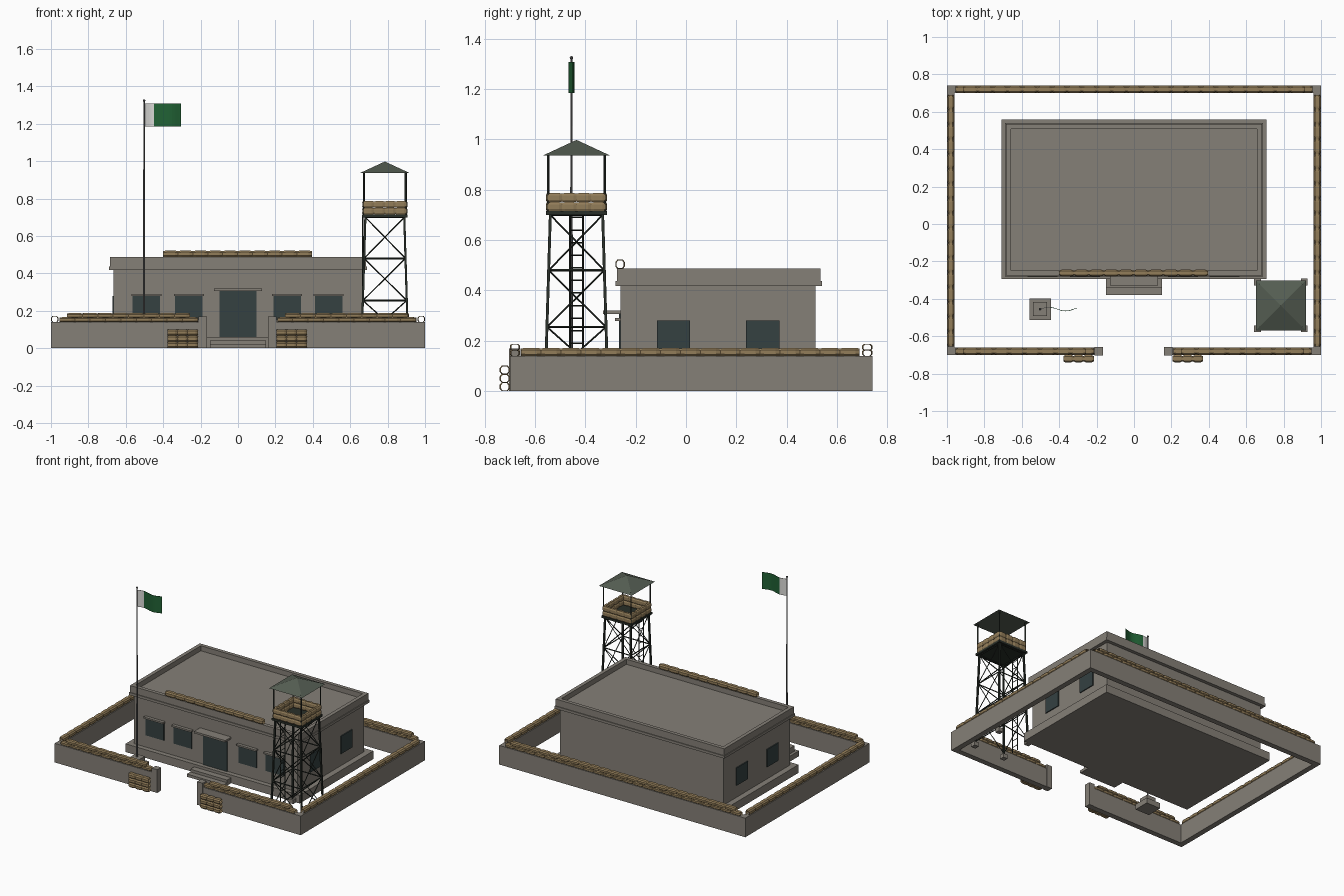
import bpy, bmesh, math
from mathutils import Vector, Matrix

if "Cube" in bpy.data.objects:
    bpy.data.objects.remove(bpy.data.objects["Cube"])


def material(name, r, g, b):
    m = bpy.data.materials.new(name)
    m.diffuse_color = (r, g, b, 1)
    m.use_nodes = True
    m.node_tree.nodes["Principled BSDF"].inputs["Base Color"].default_value = m.diffuse_color
    return m


CONCRETE = material("concrete", 0.235, 0.215, 0.185)
BAG = material("sandbag_canvas", 0.29, 0.205, 0.10)
GLASS = material("dark_window", 0.035, 0.052, 0.053)
STEEL = material("dark_steel", 0.022, 0.028, 0.022)
ROOF = material("grey_green_roof", 0.09, 0.11, 0.085)
POLE = material("pole_grey", 0.14, 0.14, 0.14)
GREEN = material("flag_green", 0.015, 0.12, 0.035)
WHITE = material("flag_white", 0.7, 0.7, 0.68)


def finish(name, bm, *mats):
    me = bpy.data.meshes.new(name)
    bm.to_mesh(me)
    bm.free()
    for m in mats:
        me.materials.append(m)
    ob = bpy.data.objects.new(name, me)
    bpy.context.collection.objects.link(ob)
    return ob


def add_box(bm, x0, x1, y0, y1, z0, z1):
    mat = Matrix.Translation(((x0 + x1) / 2, (y0 + y1) / 2, (z0 + z1) / 2)) @ \
        Matrix.Diagonal((x1 - x0, y1 - y0, z1 - z0, 1))
    bmesh.ops.create_cube(bm, size=1, matrix=mat)


def boxes(name, mat, *dims):
    bm = bmesh.new()
    for d in dims:
        add_box(bm, *d)
    return finish(name, bm, mat)


def add_rod(bm, a, b, r, sides=6, r2=None):
    a, b = Vector(a), Vector(b)
    d = b - a
    mat = Matrix.Translation((a + b) / 2) @ d.to_track_quat('Z', 'Y').to_matrix().to_4x4()
    bmesh.ops.create_cone(bm, cap_ends=True, segments=sides, radius1=r,
                          radius2=r if r2 is None else r2, depth=d.length, matrix=mat)


def add_bag(bm, c, axis, length, width, height):
    """Open-ended octagonal sack, pinched at both ends; axis is 'x' or 'y'."""
    rings = []
    for t, w, h in ((-.5, .7, .85), (-.28, 1, 1), (.28, 1, 1), (.5, .7, .85)):
        ring = []
        for s, u in ((1, .5), (.6, 1), (-.6, 1), (-1, .5), (-1, -.5), (-.6, -1), (.6, -1), (1, -.5)):
            along, side = t * length, s * w * width / 2
            dx, dy = (along, -side) if axis == 'x' else (side, along)
            ring.append(bm.verts.new((c[0] + dx, c[1] + dy, c[2] + u * h * height / 2)))
        rings.append(ring)
    for p, q in zip(rings, rings[1:]):
        for i in range(8):
            j = (i + 1) % 8
            bm.faces.new((p[i], p[j], q[j], q[i]))


def add_row(bm, axis, a, b, other, z, n, width, height, skip_half=False):
    """n bags from a to b along the axis, resting at height z."""
    step = (b - a) / n
    for i in range(n - (1 if skip_half else 0)):
        t = a + (i + (1 if skip_half else .5)) * step
        c = (t, other) if axis == 'x' else (other, t)
        add_bag(bm, (*c, z + height / 2), axis, step, width, height)


# Perimeter wall with gate posts
boxes("perimeter_wall", CONCRETE,
      (-1, 1, .70, .74, 0, .14),
      (-1, -.96, -.66, .70, 0, .14), (.96, 1, -.66, .70, 0, .14),
      (-1, -.205, -.70, -.66, 0, .14), (.20, 1, -.70, -.66, 0, .14))
boxes("gate_posts", CONCRETE,
      (-.21, -.165, -.703, -.657, 0, .17), (.16, .205, -.703, -.657, 0, .17))

# Sandbags on the wall: two staggered rows front and back, one on the sides
bm = bmesh.new()
for a, b, y, n in ((-.955, .955, .72, 24), (-.955, -.215, -.68, 9), (.21, .95, -.68, 9)):
    add_row(bm, 'x', a, b, y, .138, n, .04, .028)
    add_row(bm, 'x', a, b, y, .16, n, .04, .028, True)
for x in (-.98, .98):
    add_row(bm, 'y', -.655, .69, x, .138, 17, .04, .034)
finish("wall_sandbags", bm, BAG)

# Stacks beside the gate
bm = bmesh.new()
for a, b in ((-.378, -.215), (.205, .368)):
    for k in range(3):
        add_row(bm, 'x', a, b, -.72, k * .0335, 3, .04, .034)
finish("gate_sandbags", bm, BAG)

# Main building
boxes("plinth", CONCRETE, (-.708, .708, -.295, .56, 0, .06))
boxes("building_body", CONCRETE, (-.665, .665, -.26, .515, .06, .45))
boxes("entrance_steps", CONCRETE, (-.15, .15, -.34, -.29, 0, .04),
      (-.15, .15, -.38, -.335, 0, .02))
boxes("cornice_lip", CONCRETE, (-.69, .69, -.28, .54, .418, .437))
boxes("roof_parapet", CONCRETE,
      (-.685, .685, -.275, -.248, .437, .487), (-.685, .685, .508, .535, .437, .487),
      (-.685, -.658, -.248, .508, .437, .487), (.658, .685, -.248, .508, .437, .487))

# Openings and their hoods
WINDOWS = (-.49, -.263, .263, .485)
boxes("front_windows", GLASS,
      *[(x - .073, x + .073, -.267, -.259, .15, .28) for x in WINDOWS])
boxes("window_hoods", CONCRETE,
      *[(x - .08, x + .08, -.283, -.259, .278, .29) for x in WINDOWS])
boxes("side_windows", GLASS,
      *[(min(s * .664, s * .672), max(s * .664, s * .672), y - .066, y + .066, .15, .28)
        for s in (-1, 1) for y in (-.05, .305)])
boxes("front_door", GLASS, (-.098, .098, -.267, -.259, .06, .308))
boxes("door_canopy", CONCRETE, (-.127, .127, -.33, -.259, .306, .32))

bm = bmesh.new()
add_row(bm, 'x', -.40, .395, -.262, .486, 10, .038, .036)
finish("roof_sandbags", bm, BAG)

# Watchtower
CX, CY = .785, -.435
CORNERS = ((-1, -1), (1, -1), (1, 1), (-1, 1))


def leg(i, z):
    h = .125 - .021 * z / .7
    sx, sy = CORNERS[i % 4]
    return (CX + sx * h, CY + sy * h, z)


boxes("tower_footings", CONCRETE,
      *[(CX + sx * .125 - .018, CX + sx * .125 + .018,
         CY + sy * .125 - .018, CY + sy * .125 + .018, 0, .03) for sx, sy in CORNERS])
bm = bmesh.new()
for i, (sx, sy) in enumerate(CORNERS):
    add_rod(bm, leg(i, .01), leg(i, .705), .008, 4)
    add_rod(bm, (CX + sx * .112, CY + sy * .112, .71), (CX + sx * .112, CY + sy * .112, .945), .0055, 4)
    levels = (.04, .255, .48, .70)
    for lo, hi in zip(levels, levels[1:]):
        add_rod(bm, leg(i, lo), leg(i + 1, hi), .0035, 4)
        add_rod(bm, leg(i + 1, lo), leg(i, hi), .0035, 4)
        add_rod(bm, leg(i, hi), leg(i + 1, hi), .0045, 4)
finish("tower_frame", bm, STEEL)
boxes("tower_platform", STEEL, (CX - .122, CX + .122, CY - .122, CY + .122, .70, .715))

# Ladder on the yard side
bm = bmesh.new()
LX = CX - .118
for y in (CY - .026, CY + .026):
    add_rod(bm, (LX, y, 0), (LX, y, .71), .004, 4)
for k in range(14):
    z = .04 + k * .05
    add_rod(bm, (LX, CY - .026, z), (LX, CY + .026, z), .003, 4)
finish("tower_ladder", bm, STEEL)

# Tower sandbag parapet
bm = bmesh.new()
for k in range(2):
    z = .714 + k * .036
    for s in (-1, 1):
        add_row(bm, 'x', CX - .115, CX + .115, CY + s * .109, z, 4, .026, .037)
        add_row(bm, 'y', CY - .115, CY + .115, CX + s * .109, z, 4, .026, .037)
finish("tower_sandbags", bm, BAG)

# Pyramid roof
bm = bmesh.new()
bmesh.ops.create_cone(bm, cap_ends=True, segments=4, radius1=.134 * math.sqrt(2), radius2=0,
                      depth=.062, matrix=Matrix.Translation((CX, CY, .967)) @
                      Matrix.Rotation(math.pi / 4, 4, 'Z'))
finish("tower_roof", bm, ROOF)

# Flagpole
FX, FY = -.502, -.455
boxes("flagpole_base", CONCRETE, (FX - .058, FX + .058, FY - .058, FY + .058, 0, .04),
      (FX - .037, FX + .037, FY - .037, FY + .037, .04, .08))
bm = bmesh.new()
add_rod(bm, (FX, FY, .07), (FX, FY, 1.32), .006, 8, .004)
bmesh.ops.create_uvsphere(bm, u_segments=8, v_segments=6, radius=.007,
                          matrix=Matrix.Translation((FX, FY, 1.324)))
finish("flagpole", bm, POLE)

# Waving flag: white hoist strip, green field
bm = bmesh.new()
N = 16
cols = []
for i in range(N + 1):
    t = i / N
    x, y = FX + .003 + t * .195, FY + .01 * math.sin(t * 2.2 * math.pi)
    cols.append([bm.verts.new((x, y, z)) for z in (1.185, 1.308)])
for i, (p, q) in enumerate(zip(cols, cols[1:])):
    f = bm.faces.new((p[0], q[0], q[1], p[1]))
    f.material_index = 0 if i < N / 4 else 1
flag = finish("flag", bm, WHITE, GREEN)
mod = flag.modifiers.new("thickness", 'SOLIDIFY')
mod.thickness = .003
mod.offset = 0
